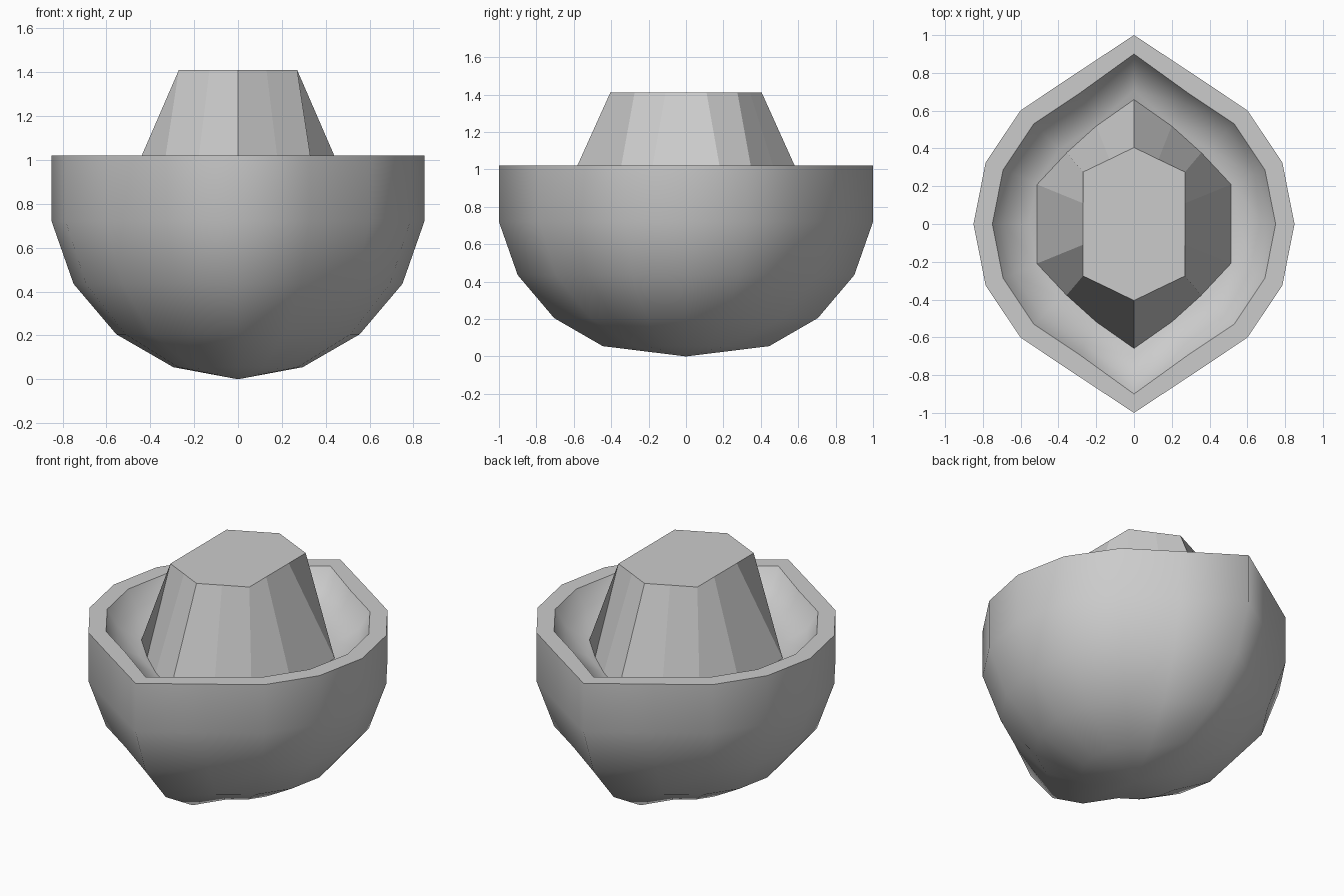
import bpy, bmesh, math

if "Cube" in bpy.data.objects:
    bpy.data.objects.remove(bpy.data.objects["Cube"])

def skin(name, rings, flat=lambda i: True):
    """Bridge a stack of closed rings; a one-point ring becomes a pole, a full ring end is capped."""
    bm = bmesh.new()
    vs = [[bm.verts.new(p) for p in r] for r in rings]
    for i, (a, b) in enumerate(zip(vs, vs[1:])):
        n = max(len(a), len(b))
        for k in range(n):
            j = (k + 1) % n
            if len(a) == 1:
                f = bm.faces.new((a[0], b[j], b[k]))
            elif len(b) == 1:
                f = bm.faces.new((a[k], a[j], b[0]))
            else:
                f = bm.faces.new((a[k], a[j], b[j], b[k]))
            f.smooth = not flat(i)
    for end in (vs[0], vs[-1]):
        if len(end) > 1:
            bm.faces.new(end)
    bmesh.ops.recalc_face_normals(bm, faces=bm.faces)
    me = bpy.data.meshes.new(name)
    bm.to_mesh(me)
    bm.free()
    ob = bpy.data.objects.new(name, me)
    bpy.context.collection.objects.link(ob)
    return ob

def pointed_ring(r, z, tip=0.15):
    """16-sided circle whose front and back points are pulled outwards."""
    if r == 0:
        return [(0, 0, z)]
    pts = []
    for k in range(16):
        a = k * math.pi / 8
        x, y = r * math.cos(a), r * math.sin(a)
        if k in (4, 12):
            y += math.copysign(tip, y)
        pts.append((x, y, z))
    return pts

# Bowl: rounded hull, flat rim and shallow hollow
profile = [(0, 0), (0.295, 0.055), (0.555, 0.205), (0.75, 0.435), (0.85, 0.72),
           (0.85, 1.02), (0.75, 1.02), (0.69, 0.92), (0.557, 0.85), (0, 0.82)]
skin("bowl", [pointed_ring(r, z) for r, z in profile], flat=lambda i: i == 5)

def mirrored_ring(quarter, tip, z):
    """Closed ring from the points of one quadrant plus a tip on the y axis."""
    q = quarter
    half = q + [(0, tip)] + [(-x, y) for x, y in reversed(q)]
    return [(x, y, z) for x, y in half + [(-x, -y) for x, y in half]]

# Tapered faceted core: rounder base, six-cornered top
skin("core", [
    mirrored_ring([(0.515, 0.21), (0.357, 0.378), (0.2, 0.52)], 0.66, 0.845),
    mirrored_ring([(0.27, 0.11), (0.27, 0.275), (0.13, 0.342)], 0.405, 1.41),
])
